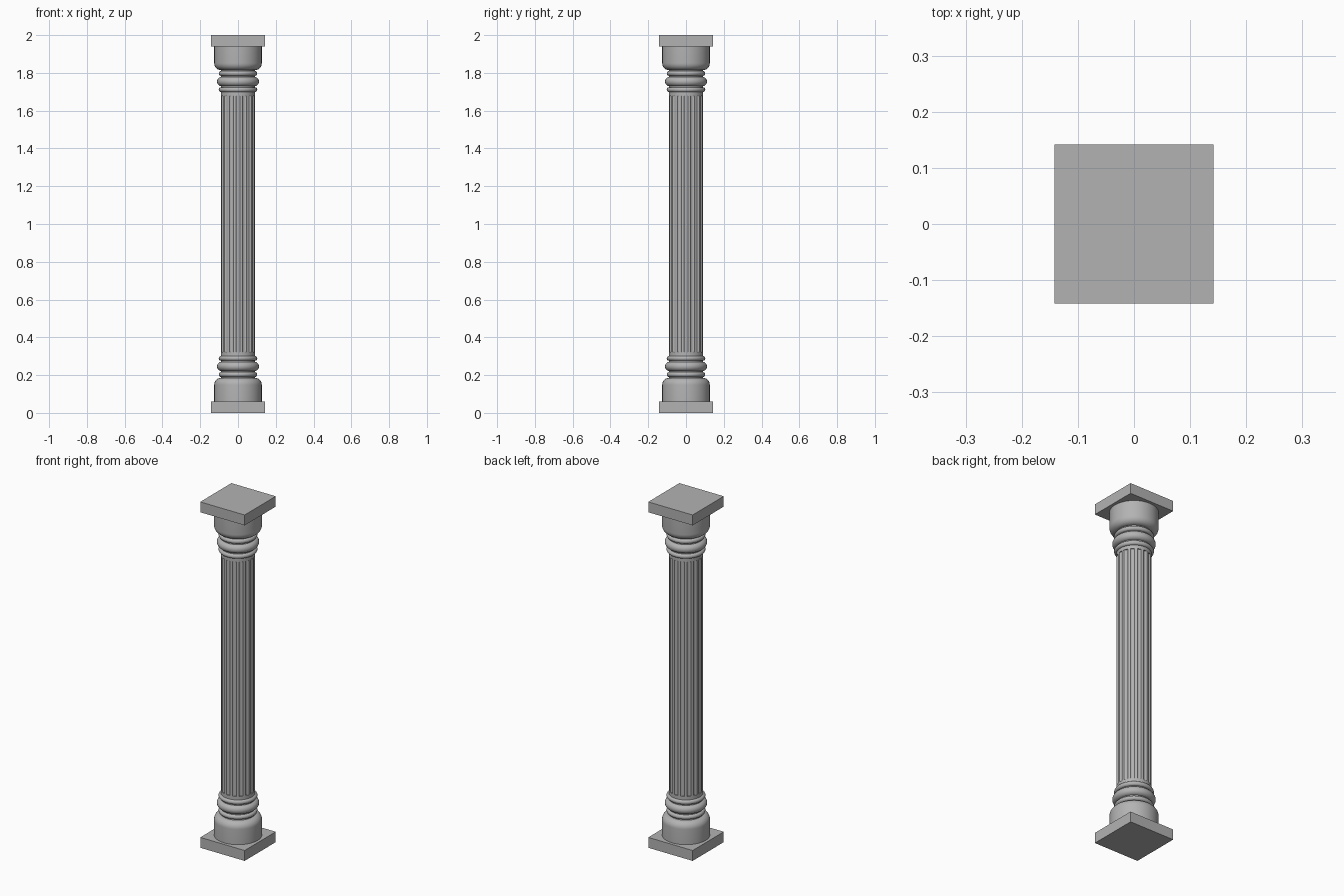
import bpy, bmesh, math

old = bpy.data.objects.get("Cube")
if old:
    bpy.data.objects.remove(old, do_unlink=True)

HEIGHT = 2.0
SEGMENTS = 64

stone = bpy.data.materials.new("grey stone")
stone.use_nodes = True
stone.diffuse_color = (0.45, 0.45, 0.45, 1)
stone.node_tree.nodes["Principled BSDF"].inputs["Base Color"].default_value = stone.diffuse_color


def finish(name, bm, smooth=True):
    bmesh.ops.recalc_face_normals(bm, faces=bm.faces)
    mesh = bpy.data.meshes.new(name)
    bm.to_mesh(mesh)
    bm.free()
    mesh.materials.append(stone)
    obj = bpy.data.objects.new(name, mesh)
    bpy.context.collection.objects.link(obj)
    if smooth:
        bpy.ops.object.select_all(action="DESELECT")
        obj.select_set(True)
        bpy.context.view_layer.objects.active = obj
        bpy.ops.object.shade_smooth_by_angle(angle=math.radians(35))
    return obj


def loft(name, rings):
    """Closed solid through stacked rings, each a list of (x, y, z)."""
    bm = bmesh.new()
    loops = [[bm.verts.new(p) for p in ring] for ring in rings]
    for a, b in zip(loops, loops[1:]):
        for i in range(len(a)):
            j = (i + 1) % len(a)
            bm.faces.new((a[i], a[j], b[j], b[i]))
    bm.faces.new(loops[0])
    bm.faces.new(loops[-1])
    return finish(name, bm)


def circle(r, z):
    turns = [2 * math.pi * i / SEGMENTS for i in range(SEGMENTS)]
    return [(r * math.cos(t), r * math.sin(t), z) for t in turns]


def lathe(name, profile, top):
    """Turned part; the top copy is flipped to the other end."""
    return loft(name, [circle(r, HEIGHT - z if top else z) for r, z in profile])


def bead(z, r, half):
    """Half-round moulding profile around height z."""
    angles = [math.pi * (i / 10 - 0.5) for i in range(11)]
    return [(r - half + half * math.cos(a), z + half * math.sin(a)) for a in angles]


# Matching mouldings at both ends
for end, top in (("base", False), ("capital", True)):
    bm = bmesh.new()
    bmesh.ops.create_cube(bm, size=1)
    bmesh.ops.scale(bm, vec=(0.284, 0.284, 0.06), verts=bm.verts)
    bmesh.ops.translate(bm, vec=(0, 0, HEIGHT - 0.03 if top else 0.03), verts=bm.verts)
    finish(end + "_square_slab", bm, smooth=False)

    shoulder = [(0.092 + 0.034 * math.cos(a), 0.148 + 0.037 * math.sin(a))
                for a in [math.pi / 2 * i / 8 for i in range(9)]]
    lathe(end + "_drum", [(0.126, 0.06)] + shoulder, top)
    lathe(end + "_neck", [(0.09, 0.18), (0.09, 0.322)], top)
    lathe(end + "_inner_ring", bead(0.203, 0.102, 0.013), top)
    lathe(end + "_wide_ring", bead(0.246, 0.111, 0.025), top)
    lathe(end + "_outer_ring", bead(0.289, 0.102, 0.013), top)

# Fluted shaft: flat ridges between round grooves
FLUTES, STEPS = 16, 8
R, DEPTH, GROOVE = 0.09, 0.006, 0.6
section = []
for k in range(FLUTES):
    for s in range(STEPS + 1):
        u = s / STEPS * 2 - 1
        r = R - DEPTH * math.sqrt(1 - u * u)
        t = 2 * math.pi / FLUTES * (k + GROOVE * u / 2)
        section.append((r * math.cos(t), r * math.sin(t)))
loft("fluted_shaft", [[(x, y, z) for x, y in section] for z in (0.32, HEIGHT - 0.32)])
